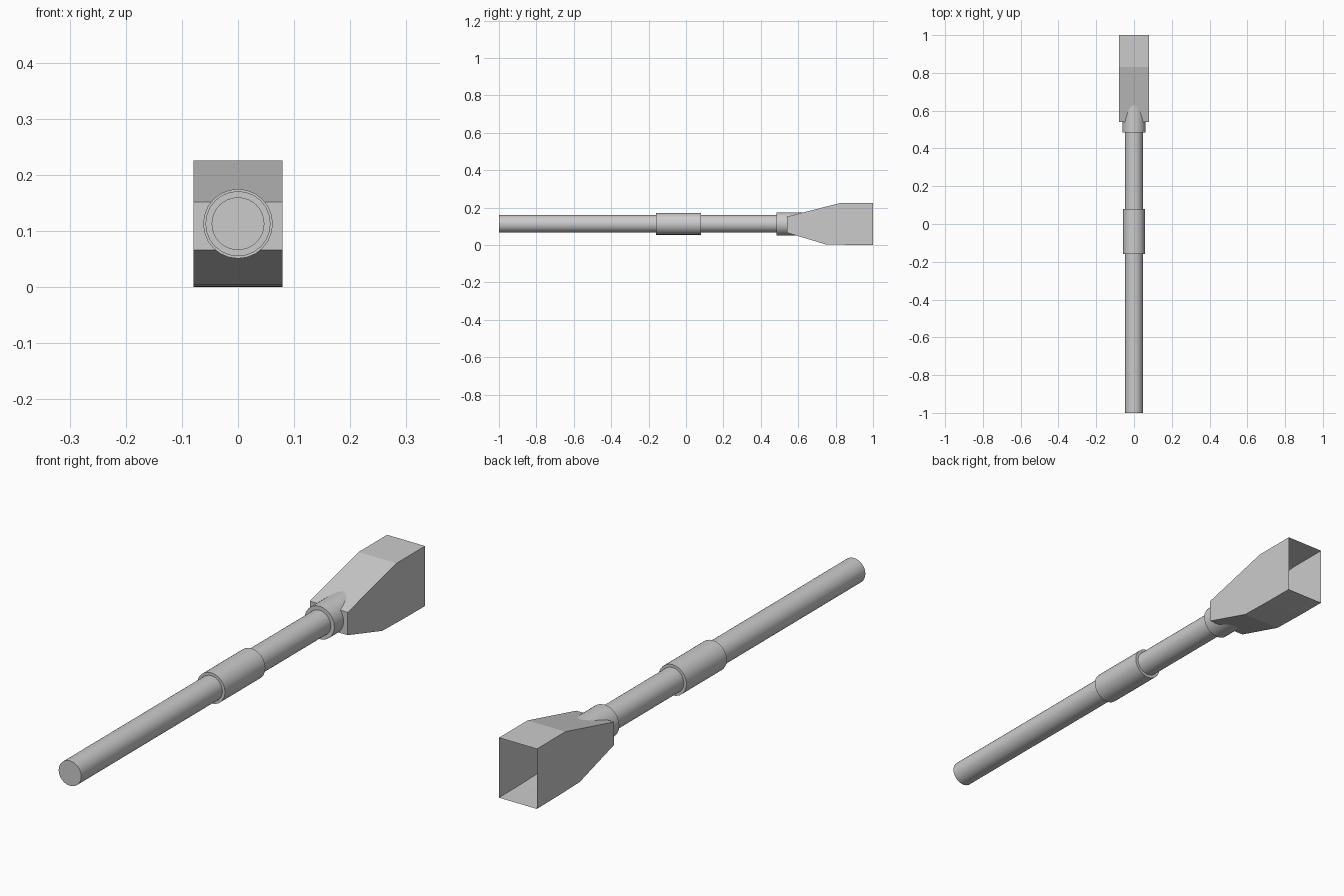
import bpy, math

if "Cube" in bpy.data.objects:
    bpy.data.objects.remove(bpy.data.objects["Cube"])

AXIS_Z = 0.113


def rod(name, radius, y0, y1, sides):
    # Capped cylinder lying along the y axis
    bpy.ops.mesh.primitive_cylinder_add(
        vertices=sides, radius=radius, depth=y1 - y0,
        location=(0, (y0 + y1) / 2, AXIS_Z), rotation=(math.pi / 2, 0, 0))
    ob = bpy.context.object
    ob.name = name
    bpy.ops.object.shade_smooth_by_angle(angle=math.radians(35))
    return ob


# Shaft and its two collars
rod("shaft", 0.047, -1.0, 0.56, 32)
rod("middle_collar", 0.058, -0.16, 0.08, 24)
rod("head_collar", 0.062, 0.485, 0.635, 24)

# Flared head: side profile (y, z) swept across x, left open at the back
profile = [(1.0, 0.0), (0.87, 0.001), (0.745, 0.004), (0.54, 0.066),
           (0.54, 0.152), (0.83, 0.226), (1.0, 0.226)]
half = 0.079
n = len(profile)
verts = [(x, y, z) for x in (-half, half) for y, z in profile]
faces = [(i, i + 1, n + i + 1, n + i) for i in range(n - 1)]
faces += [tuple(reversed(range(n))), tuple(range(n, 2 * n))]
mesh = bpy.data.meshes.new("flared_head")
mesh.from_pydata(verts, [], faces)
head = bpy.data.objects.new("flared_head", mesh)
bpy.context.collection.objects.link(head)

# Consistent outward normals for the open shell
bpy.ops.object.select_all(action='DESELECT')
head.select_set(True)
bpy.context.view_layer.objects.active = head
bpy.ops.object.mode_set(mode='EDIT')
bpy.ops.mesh.select_all(action='SELECT')
bpy.ops.mesh.normals_make_consistent(inside=False)
bpy.ops.object.mode_set(mode='OBJECT')
